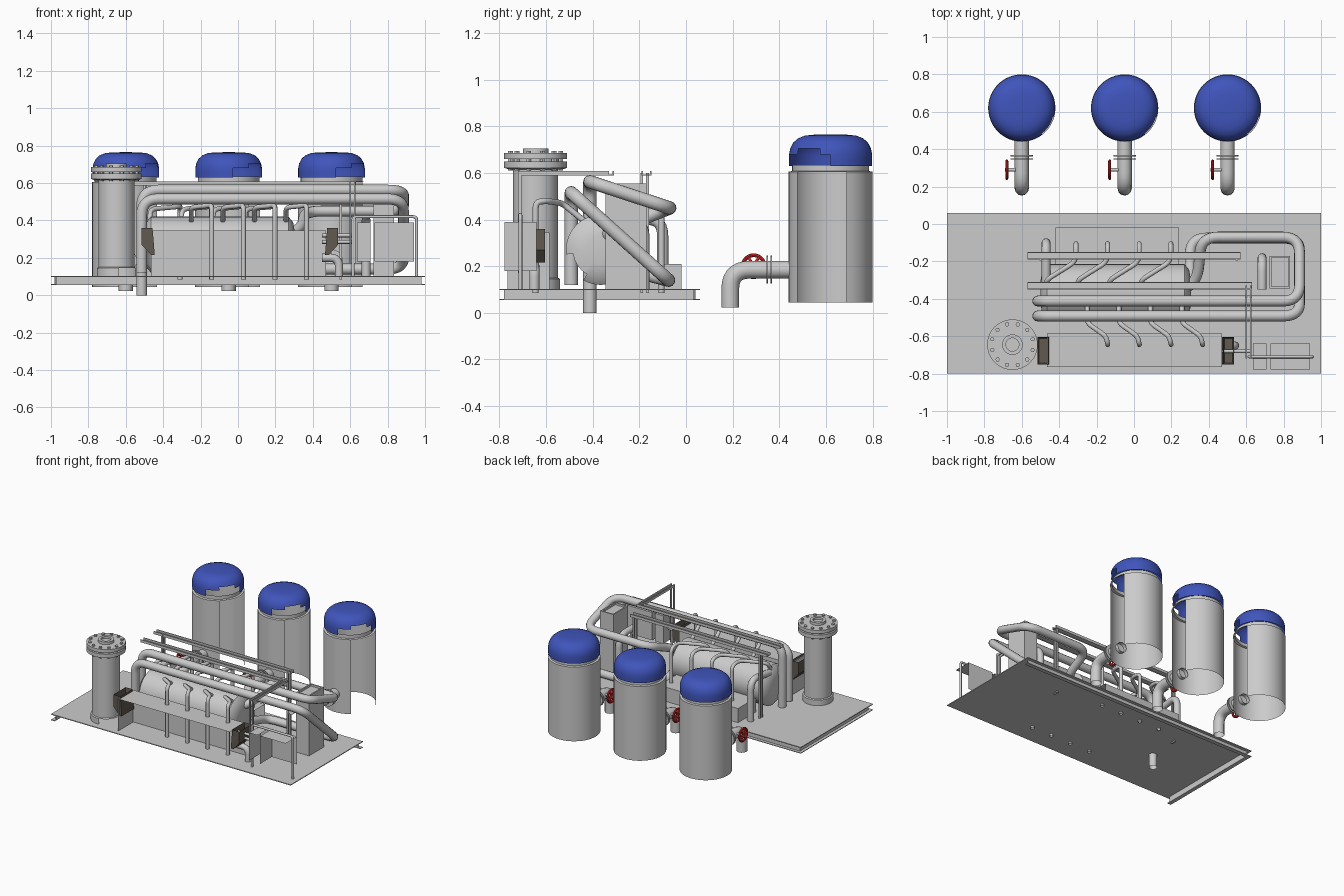
import bpy, bmesh, math
from mathutils import Vector

if "Cube" in bpy.data.objects:
    bpy.data.objects.remove(bpy.data.objects["Cube"])


def material(name, rgb):
    m = bpy.data.materials.new(name)
    m.diffuse_color = (*rgb, 1)
    m.use_nodes = True
    m.node_tree.nodes["Principled BSDF"].inputs["Base Color"].default_value = m.diffuse_color
    return m


BLUE = material("blue_paint", (0.05, 0.09, 0.5))
RED = material("red_paint", (0.7, 0.02, 0.02))
DARK = material("dark_metal", (0.12, 0.1, 0.08))


def finish(name, bm, mat=None):
    bmesh.ops.recalc_face_normals(bm, faces=bm.faces)
    me = bpy.data.meshes.new(name)
    bm.to_mesh(me)
    bm.free()
    ob = bpy.data.objects.new(name, me)
    bpy.context.collection.objects.link(ob)
    if mat:
        me.materials.append(mat)
    return ob


def open_up(ob, test):
    """Delete the faces for which test(normal, centre) is true."""
    bm = bmesh.new()
    bm.from_mesh(ob.data)
    bm.normal_update()
    gone = [f for f in bm.faces if test(f.normal, f.calc_center_median())]
    bmesh.ops.delete(bm, geom=gone, context='FACES')
    bm.to_mesh(ob.data)
    bm.free()


def azimuth(c):
    return math.degrees(math.atan2(c.y, c.x))


def box(name, x0, x1, y0, y1, z0, z1, mat=None, shell=False):
    bm = bmesh.new()
    bmesh.ops.create_cube(bm, size=1)
    for v in bm.verts:
        v.co = ((x0 + x1) / 2 + v.co.x * (x1 - x0),
                (y0 + y1) / 2 + v.co.y * (y1 - y0),
                (z0 + z1) / 2 + v.co.z * (z1 - z0))
    ob = finish(name, bm, mat)
    if shell:  # open at the front, right and bottom
        open_up(ob, lambda n, c: n.x > .5 or n.y < -.5 or n.z < -.5)
    return ob


def lathe(name, prof, loc, axis='Z', n=40, mat=None):
    """Revolve (radius, height) points, closed with caps at both ends."""
    bm = bmesh.new()
    rings = [[bm.verts.new((r * math.cos(math.tau * i / n), r * math.sin(math.tau * i / n), h))
              for i in range(n)] for r, h in prof]
    for a, b in zip(rings, rings[1:]):
        for i in range(n):
            bm.faces.new((a[i], a[(i + 1) % n], b[(i + 1) % n], b[i]))
    bm.faces.new(rings[0])
    bm.faces.new(rings[-1])
    ob = finish(name, bm, mat)
    ob.location = loc
    ob.rotation_euler = {'Z': (0, 0, 0), 'X': (0, math.pi / 2, 0), 'Y': (-math.pi / 2, 0, 0)}[axis]
    return ob


def pipe(name, pts, r, bend=0.07, mat=None):
    """Round pipe along points with filleted corners."""
    P = [Vector(p) for p in pts]
    path = [P[0]]
    for a, b, c in zip(P, P[1:], P[2:]):
        s = b + (a - b).normalized() * min(bend, (a - b).length * .49)
        e = b + (c - b).normalized() * min(bend, (c - b).length * .49)
        path += [s * (1 - t) ** 2 + b * 2 * t * (1 - t) + e * t * t for t in [k / 7 for k in range(8)]]
    path.append(P[-1])
    cu = bpy.data.curves.new(name, 'CURVE')
    cu.dimensions = '3D'
    cu.bevel_depth = r
    cu.bevel_resolution = 4
    sp = cu.splines.new('POLY')
    sp.points.add(len(path) - 1)
    for q, p in zip(sp.points, path):
        q.co = (*p, 1)
    ob = bpy.data.objects.new(name, cu)
    bpy.context.collection.objects.link(ob)
    if mat:
        cu.materials.append(mat)
    return ob


# Skid: deck plate with channels along the back and left edges
box("skid_deck", -1, 1, -.8, .06, .097, .103)
box("skid_back_web", -.98, .98, .03, .038, .055, .097)
box("skid_back_flange", -1, 1, .03, .06, .055, .06)
box("skid_left_web", -.978, -.97, -.78, .04, .055, .097)
box("skid_left_flange", -1, -.97, -.8, .06, .055, .06)

# Three storage tanks with blue domes, outlet elbows and hand-wheel valves
for x in (-.6, -.05, .5):
    body = lathe("tank_body", [(.18, .045), (.18, .605)], (x, .62, 0), n=48)
    open_up(body, lambda n, c: abs(n.z) > .5 or -56 < azimuth(c) < 26)
    neck = lathe("tank_neck", [(.18, .605), (.165, .608), (.165, .635)], (x, .62, 0), n=48)
    open_up(neck, lambda n, c: c.length < 1 and abs(n.z) > .99)
    prof = [(.178, .63), (.178, .655), (.178, .68), (.173, .705), (.16, .73),
            (.14, .748), (.11, .76), (.07, .764), (.01, .765)]
    dome = lathe("tank_dome", prof, (x, .62, 0), n=48, mat=BLUE)
    open_up(dome, lambda n, c: n.z < -.9 or (-80 < azimuth(c) < 0 and c.z < .68 and n.z < .9)
            or (-50 < azimuth(c) < -15 and c.z < .71))
    pipe("tank_outlet", [(x, .47, .185), (x, .19, .185), (x, .19, .022)], .038, .085)
    for y in (.345, .362):
        lathe("outlet_flange", [(.06, 0), (.06, .006)], (x, y, .185), 'Y', 28)
    pipe("valve_stem", [(x, .29, .195), (x - .09, .29, .195)], .009)
    bpy.ops.mesh.primitive_torus_add(major_radius=.047, minor_radius=.008, major_segments=28,
                                     minor_segments=8, location=(x - .08, .29, .2),
                                     rotation=(0, math.pi / 2, 0))
    wheel = bpy.context.object
    wheel.name = "valve_wheel"
    wheel.data.materials.append(RED)
    for k in range(3):
        dy, dz = .045 * math.cos(k * math.pi / 3), .045 * math.sin(k * math.pi / 3)
        pipe("valve_spoke", [(x - .08, .29 - dy, .2 - dz), (x - .08, .29 + dy, .2 + dz)],
             .006, mat=RED)

# Bolted pressure vessel on the left, open on its hidden front-right side
V = (-.65, -.645, 0)
vessel = lathe("vessel_body", [(.105, .1), (.105, .145), (.097, .15), (.097, .63)], V, n=48)
open_up(vessel, lambda n, c: abs(n.z) > .95 or (-80 < azimuth(c) < 10 and c.z < .3 and n.z < .5
                                               and c.z < .15))
lathe("vessel_lower_flange", [(.115, .615), (.135, .622), (.135, .65)], V, n=48)
lathe("vessel_upper_flange", [(.135, .66), (.135, .685)], V, n=48)
lathe("vessel_gasket", [(.1, .65), (.1, .66)], V, n=48)
lathe("vessel_top_nozzle", [(.055, .68), (.055, .705), (.035, .705), (.035, .69)], V, n=32)
for k in range(12):
    a = math.tau * (k + .5) / 12
    lathe("flange_bolt", [(.012, .61), (.012, .695)],
          (V[0] + .112 * math.cos(a), V[1] + .112 * math.sin(a), 0), n=6)

# Front header trough with hollow dark end hoods
box("front_trough", -.465, .47, -.765, -.585, .1, .345, shell=True)
for s in (-1, 1):
    bm = bmesh.new()
    hood = [(.525, .36), (.467, .36), (.455, .215), (.475, .215), (.525, .27)]
    f = bm.faces.new([bm.verts.new((.01 + s * x, -.75, z)) for x, z in hood])
    g = bmesh.ops.extrude_face_region(bm, geom=[f])
    bmesh.ops.translate(bm, vec=(0, .145, 0),
                        verts=[v for v in g["geom"] if isinstance(v, bmesh.types.BMVert)])
    bmesh.ops.recalc_face_normals(bm, faces=bm.faces)
    top = [f for f in bm.faces if f.normal.z > .9]
    bmesh.ops.inset_region(bm, faces=top, thickness=.01)
    bmesh.ops.translate(bm, vec=(0, 0, -.06), verts=top[0].verts)
    finish("trough_end_hood", bm, DARK)

# Main horizontal shell and the box behind it
shell = lathe("main_shell", [(.06, -.5), (.12, -.49), (.15, -.465), (.15, .27), (.12, .295), (.06, .305)],
              (0, -.365, .27), 'X', 48)
open_up(shell, lambda n, c: n.y < -.3 and n.x > .1)
box("rear_box", -.42, .24, -.235, -.02, .1, .21, shell=True)

# Branch pipes over the front and back of the shell
for k in range(4):
    x = -.14 + .169 * k
    pipe("front_branch", [(x, -.645, .085), (x, -.645, .475), (x - .01, -.6, .48),
                          (x - .11, -.53, .47), (x - .11, -.42, .38)], .013, .03)
    x -= .17
    pipe("rear_branch", [(x, -.105, .085), (x, -.105, .47), (x, -.2, .475),
                         (x - .16, -.3, .46), (x - .16, -.34, .4)], .013, .04)

# Two large headers sweeping round the right end
pipe("lower_header", [(-.515, -.492, .12), (-.515, -.492, .515), (.885, -.492, .515),
                      (.885, -.075, .14), (.3, -.075, .14), (.3, -.3, .2)], .029, .09)
pipe("upper_header", [(-.515, -.412, 0), (-.515, -.412, .562), (.885, -.412, .562),
                      (.885, -.07, .45), (.36, -.07, .45), (.34, -.3, .36), (.25, -.36, .32)],
     .029, .09)
pipe("shell_left_pipe", [(-.47, -.1, .1), (-.47, -.1, .41), (-.47, -.32, .38)], .024, .08)
for z in (.285, .32):
    pipe("trough_side_pipe", [(.45, -.68, z), (.62, -.68, z)], .01)
pipe("trough_drain", [(.45, -.65, .2), (.54, -.65, .2), (.54, -.65, .1)], .022, .06)

# Tall upright box with recessed top, and the pipe next to it
box("upright_box", .725, .835, -.345, -.17, .1, .54)
for x in (.725, .825):
    box("upright_rim_side", x, x + .01, -.345, -.17, .54, .555)
for y in (-.345, -.18):
    box("upright_rim_end", .725, .835, y, y + .01, .54, .555)
pipe("upright_side_pipe", [(.685, -.18, .1), (.685, -.18, .4), (.685, -.35, .4)], .024, .08)

# Overhead cable trays on posts
for y, x1 in ((-.17, .57), (-.33, .63)):
    box("tray_floor", -.57, x1, y - .018, y + .018, .59, .594)
    for s in (-1, 1):
        box("tray_side", -.57, x1, y + s * .018 - .003, y + s * .018 + .003, .588, .608)
for x in (-.5, .55):
    for y in (-.19, -.165):
        box("tray_post", x - .006, x + .006, y - .006, y + .006, .085, .6)
for x in (.6, .625):
    box("tray_drop_run", x - .004, x + .004, -.715, -.33, .59, .608)
    box("tray_drop", x - .004, x + .004, -.72, -.705, .17, .608)

# Control cabinets on a pipe frame
box("control_cabinet", .73, .942, -.778, -.64, .18, .39, shell=True)
box("junction_cabinet", .637, .708, -.778, -.64, .18, .39, shell=True)
pipe("cabinet_frame", [(.615, -.71, .1), (.615, -.71, .42), (.955, -.71, .42), (.955, -.71, .1)],
     .008, .02)

# Turn pipes into meshes and smooth the round surfaces
bpy.ops.object.select_all(action='SELECT')
bpy.context.view_layer.objects.active = bpy.data.objects["skid_deck"]
bpy.ops.object.convert(target='MESH')
bpy.ops.object.shade_smooth_by_angle(angle=math.radians(35))
